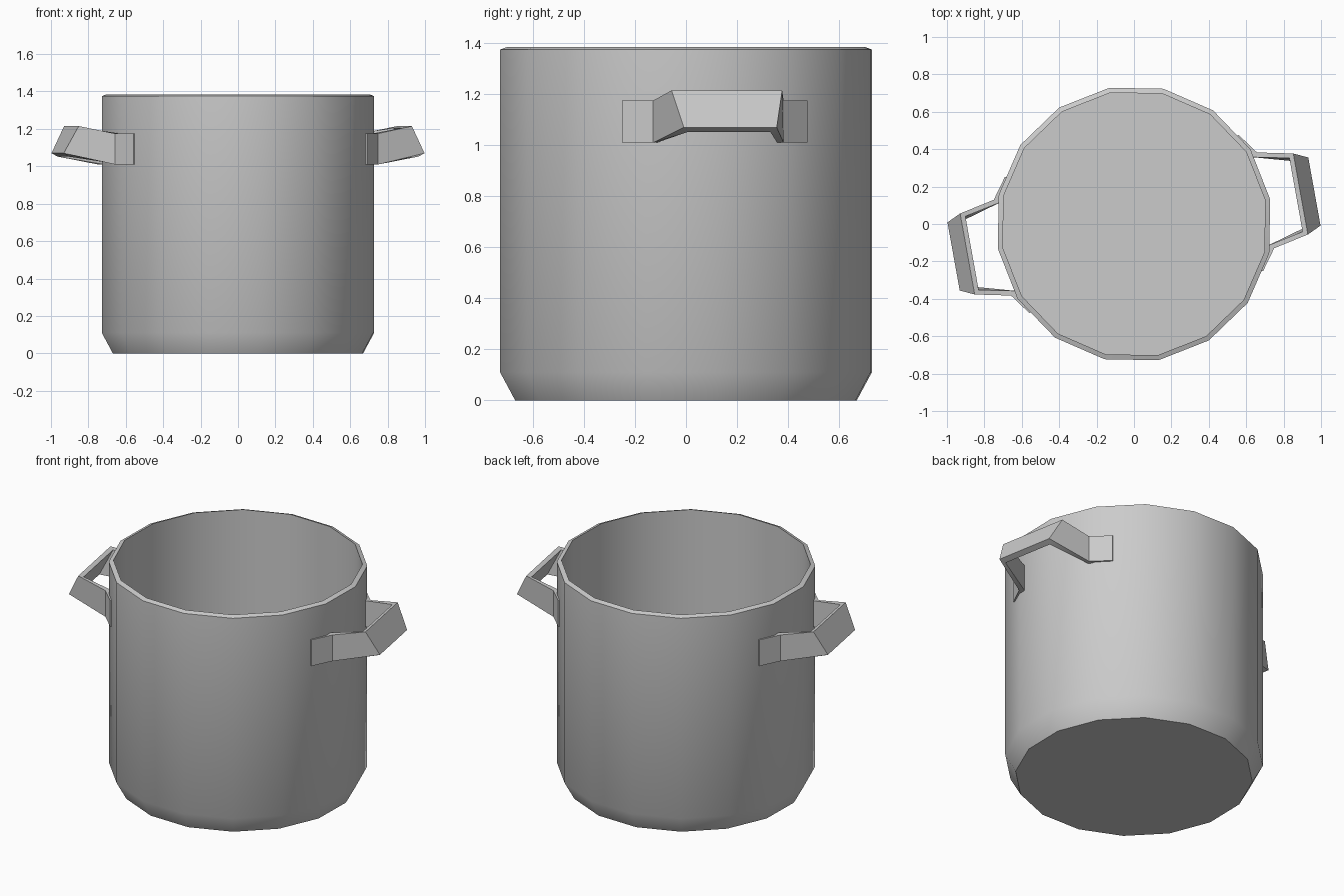
import bpy, bmesh
from math import radians, pi, cos, sin
from mathutils import Matrix

if "Cube" in bpy.data.objects:
    bpy.data.objects.remove(bpy.data.objects["Cube"])

TURN = radians(10.2)


def make_object(name, bm, smooth):
    bmesh.ops.recalc_face_normals(bm, faces=bm.faces)
    mesh = bpy.data.meshes.new(name)
    bm.to_mesh(mesh)
    bm.free()
    ob = bpy.data.objects.new(name, mesh)
    bpy.context.collection.objects.link(ob)
    bpy.ops.object.select_all(action='DESELECT')
    ob.select_set(True)
    bpy.context.view_layer.objects.active = ob
    bpy.ops.object.shade_smooth_by_angle(angle=radians(smooth))
    return ob


def bridge(bm, rings):
    """Skin consecutive closed rings with quads and cap both ends."""
    for a, b in zip(rings, rings[1:]):
        n = len(a)
        for i in range(n):
            j = (i + 1) % n
            bm.faces.new((a[i], a[j], b[j], b[i]))
    bm.faces.new(rings[0])
    bm.faces.new(rings[-1])


# Pot body: 16-sided profile from underside, over the rim, to the inner floor
SIDES = 16
profile = [(0.68, 0), (0.74, 0.11), (0.74, 1.375), (0.713, 1.385), (0.713, 0.11)]
bm = bmesh.new()
bridge(bm, [[bm.verts.new((r * cos(TURN + 2 * pi * i / SIDES),
                           r * sin(TURN + 2 * pi * i / SIDES), z))
             for i in range(SIDES)] for r, z in profile])
make_object("pot_body", bm, 35)

# Handle strap: sections (outer bottom, outer top, inner top, inner bottom)
# as (outward, sideways, height) for one half, mirrored for the other
half = [
    [(0.635, 0.37, 1.01), (0.635, 0.37, 1.175), (0.61, 0.36, 1.175), (0.61, 0.36, 1.01)],
    [(0.715, 0.26, 1.01), (0.715, 0.26, 1.175), (0.685, 0.24, 1.175), (0.685, 0.24, 1.01)],
    [(0.98, 0.185, 1.07), (0.905, 0.22, 1.215), (0.88, 0.20, 1.205), (0.95, 0.165, 1.052)],
]
sections = half + [[(u, -v, z) for u, v, z in s] for s in reversed(half)]

for name, angle in (("right_handle", TURN), ("left_handle", TURN + pi)):
    bm = bmesh.new()
    bridge(bm, [[bm.verts.new(p) for p in s] for s in sections])
    bm.transform(Matrix.Rotation(angle, 4, 'Z'))
    make_object(name, bm, 20)
